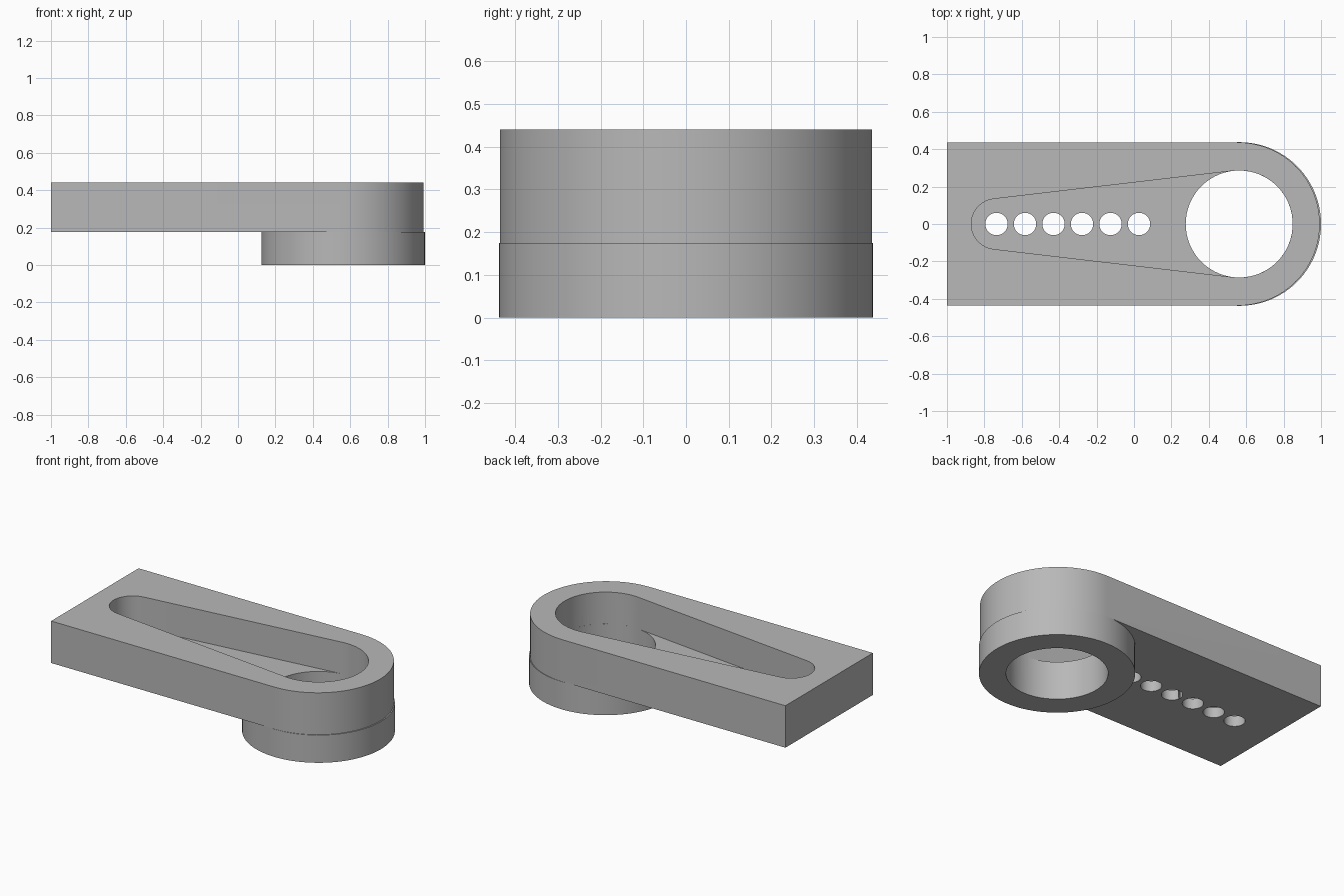
import bpy, bmesh, math

if "Cube" in bpy.data.objects:
    bpy.data.objects.remove(bpy.data.objects["Cube"], do_unlink=True)

EYE_X = 0.5625      # centre of the round end
TOP, UNDER, FLOOR = 0.44, 0.175, 0.24
BORE_R = 0.286
SLOT_X, SLOT_R = -0.735, 0.135

grey = bpy.data.materials.new("plain grey")
grey.use_nodes = True
colour = (0.48, 0.48, 0.48, 1)
grey.diffuse_color = colour
grey.node_tree.nodes["Principled BSDF"].inputs["Base Color"].default_value = colour


def arc(cx, r, start, end, steps):
    """Points on an arc around (cx, 0), angles in radians."""
    return [(cx + r * math.cos(start + (end - start) * i / steps),
             r * math.sin(start + (end - start) * i / steps)) for i in range(steps + 1)]


def circle(cx, r, steps=64):
    return arc(cx, r, 0, 2 * math.pi, steps)[:-1]


def prism(name, outline, z0, z1):
    """Extrude a flat outline between two heights."""
    bm = bmesh.new()
    face = bm.faces.new([bm.verts.new((x, y, z0)) for x, y in outline])
    top = bmesh.ops.extrude_face_region(bm, geom=[face])["geom"]
    bmesh.ops.translate(bm, vec=(0, 0, z1 - z0),
                        verts=[v for v in top if isinstance(v, bmesh.types.BMVert)])
    bmesh.ops.recalc_face_normals(bm, faces=bm.faces)
    mesh = bpy.data.meshes.new(name)
    bm.to_mesh(mesh)
    bm.free()
    mesh.materials.append(grey)
    obj = bpy.data.objects.new(name, mesh)
    bpy.context.collection.objects.link(obj)
    return obj


def combine(target, tool, operation):
    """Apply a boolean and discard the tool."""
    bpy.context.view_layer.objects.active = target
    mod = target.modifiers.new(operation.lower(), "BOOLEAN")
    mod.operation, mod.object, mod.solver = operation, tool, "EXACT"
    bpy.ops.object.modifier_apply(modifier=mod.name)
    bpy.data.objects.remove(tool, do_unlink=True)


# Flat arm with a rounded end, and the boss beneath it
half = math.pi / 2
arm = prism("slotted_arm", [(-1, -0.436)] + arc(0.557, 0.436, -half, half, 48) + [(-1, 0.436)],
            UNDER, TOP)
combine(arm, prism("boss", circle(EYE_X, 0.4375, 96), 0, UNDER), "UNION")

# Tapered pocket: two arcs joined by their common tangents
tangent = math.acos((BORE_R - SLOT_R) / (EYE_X - SLOT_X))
turn = math.pi - tangent
pocket = (arc(EYE_X, BORE_R, -turn, turn, 48)
          + arc(SLOT_X, SLOT_R, turn, 2 * math.pi - turn, 24))
combine(arm, prism("pocket_cutter", pocket, FLOOR, TOP + 0.1), "DIFFERENCE")

# Through bore, then the row of small holes in the pocket floor
combine(arm, prism("bore_cutter", circle(EYE_X, BORE_R), -0.1, FLOOR + 0.05), "DIFFERENCE")
for i in range(6):
    combine(arm, prism("hole_cutter", circle(SLOT_X + 0.1524 * i, 0.06, 32), 0.1, FLOOR + 0.05),
            "DIFFERENCE")

# Smooth the round walls, keep the edges sharp
bpy.ops.object.select_all(action="DESELECT")
arm.select_set(True)
bpy.context.view_layer.objects.active = arm
bpy.ops.object.shade_smooth_by_angle(angle=math.radians(30))
